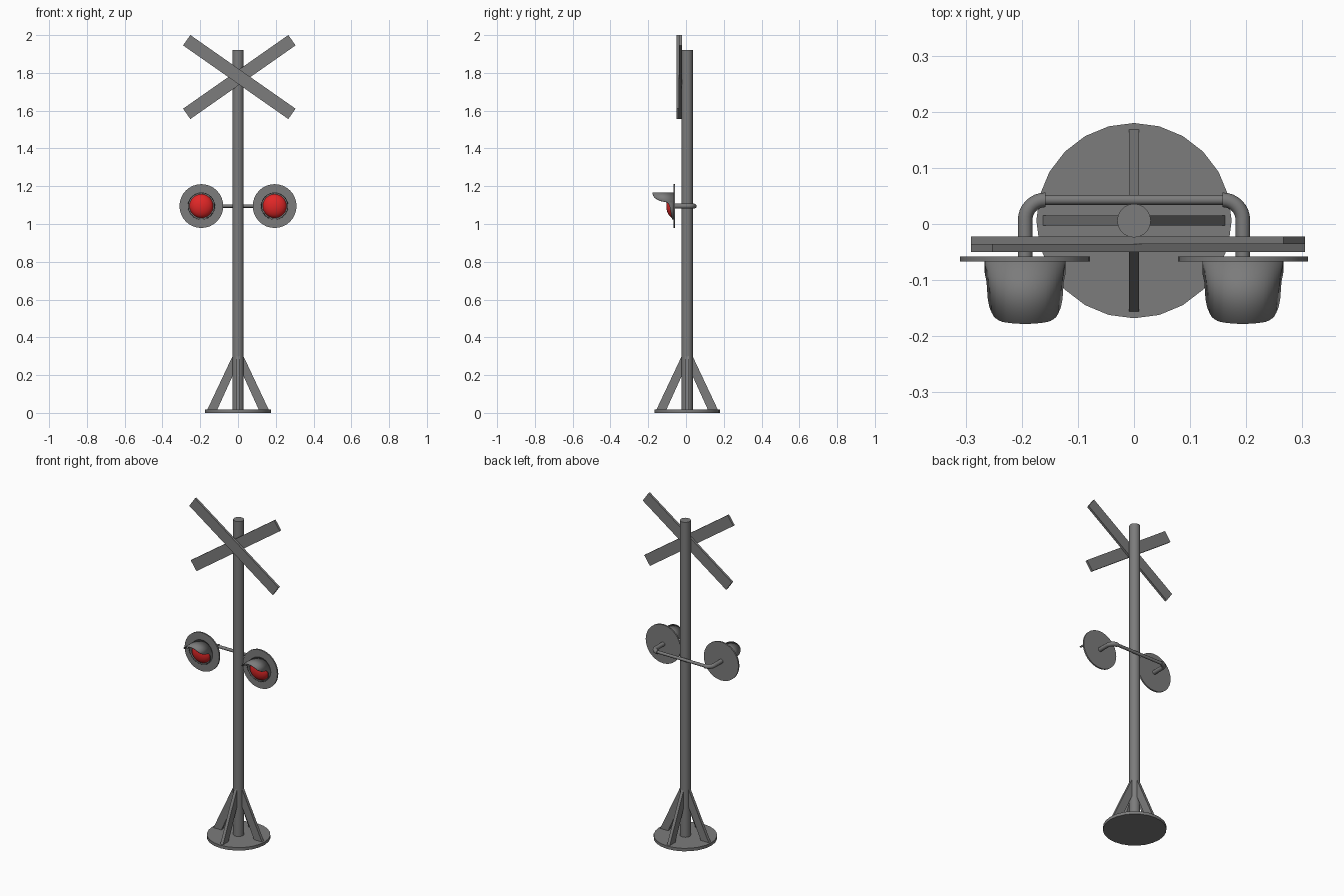
import bpy, bmesh
from math import sin, cos, pi, radians
from mathutils import Matrix, Vector

if "Cube" in bpy.data.objects:
    bpy.data.objects.remove(bpy.data.objects["Cube"], do_unlink=True)


def material(name, colour):
    m = bpy.data.materials.new(name)
    m.use_nodes = True
    m.diffuse_color = colour
    m.node_tree.nodes["Principled BSDF"].inputs["Base Color"].default_value = colour
    return m


GREY = material("grey metal", (0.2, 0.2, 0.2, 1))
RED = material("red lens", (0.75, 0.02, 0.02, 1))
POLE_Y = 0.006
LIGHT_X, LIGHT_Z = 0.194, 1.095
PLATE_FRONT = -0.067


def finish(name, bm, mat=GREY, smooth=True):
    bmesh.ops.recalc_face_normals(bm, faces=bm.faces)
    mesh = bpy.data.meshes.new(name)
    bm.to_mesh(mesh)
    bm.free()
    mesh.materials.append(mat)
    ob = bpy.data.objects.new(name, mesh)
    bpy.context.collection.objects.link(ob)
    if smooth:
        bpy.ops.object.select_all(action="DESELECT")
        ob.select_set(True)
        bpy.context.view_layer.objects.active = ob
        bpy.ops.object.shade_smooth_by_angle(angle=radians(35))
    return ob


def cylinder(name, start, end, radius, sides):
    start, end = Vector(start), Vector(end)
    axis = end - start
    place = Matrix.Translation((start + end) / 2) @ axis.to_track_quat("Z", "Y").to_matrix().to_4x4()
    bm = bmesh.new()
    bmesh.ops.create_cone(bm, cap_ends=True, segments=sides, radius1=radius,
                          radius2=radius, depth=axis.length, matrix=place)
    return finish(name, bm)


# Base and pole
cylinder("base_plate", (0, POLE_Y, 0), (0, POLE_Y, 0.018), 0.174, 24)
cylinder("pole", (0, POLE_Y, 0.002), (0, POLE_Y, 1.92), 0.03, 20)

# Four sloping braces
for i, side in enumerate(("right", "back", "left", "front")):
    bm = bmesh.new()
    outline = [(0.165, 0.012), (0.112, 0.012), (0.022, 0.21), (0.022, 0.315)]
    face = bm.faces.new([bm.verts.new((r, -0.009, z)) for r, z in outline])
    new = bmesh.ops.extrude_face_region(bm, geom=[face])["geom"]
    bmesh.ops.translate(bm, vec=(0, 0.018, 0),
                        verts=[v for v in new if isinstance(v, bmesh.types.BMVert)])
    turn = Matrix.Translation((0, POLE_Y, 0)) @ Matrix.Rotation(i * pi / 2, 4, "Z")
    bmesh.ops.transform(bm, matrix=turn, verts=bm.verts)
    finish("brace_" + side, bm, smooth=False)

# Crossed boards, one in front of the other
for name, y, tilt in (("cross_board_front", -0.043, 35), ("cross_board_back", -0.029, -35)):
    bm = bmesh.new()
    place = (Matrix.Translation((0.007, y, 1.778)) @ Matrix.Rotation(radians(tilt), 4, "Y")
             @ Matrix.Diagonal((0.68, 0.014, 0.067, 1)))
    bmesh.ops.create_cube(bm, size=1, matrix=place)
    finish(name, bm, smooth=False)

# Horizontal arm carrying the lights
ARM_Y = 0.043
cylinder("light_arm", (-0.165, ARM_Y, LIGHT_Z), (0.165, ARM_Y, LIGHT_Z), 0.009, 12)


def elbow(name, side):
    bend, radius, sides = 0.036, 0.013, 12
    # Each station: centre and the direction across the pipe
    stations = []
    for k in range(9):
        a = k / 8 * pi / 2
        out = Vector((sin(a) * side, cos(a), 0))
        stations.append((Vector(((LIGHT_X - bend) * side, ARM_Y - bend, LIGHT_Z)) + out * bend, out))
    stations.append((Vector((LIGHT_X * side, -0.06, LIGHT_Z)), Vector((side, 0, 0))))
    bm = bmesh.new()
    rings = []
    for c, out in stations:
        rings.append([bm.verts.new(c + radius * (out * cos(t) + Vector((0, 0, sin(t)))))
                      for t in (2 * pi * j / sides for j in range(sides))])
    for a, b in zip(rings, rings[1:]):
        for j in range(sides):
            n = (j + 1) % sides
            bm.faces.new((a[j], a[n], b[n], b[j]))
    bm.faces.new(rings[0])
    bm.faces.new(rings[-1])
    finish(name, bm)


# Hood reach in front of the plate, by height above the light centre
REACH = [(-0.072, 0.007), (0.0, 0.02), (0.02, 0.03), (0.025, 0.06), (0.031, 0.078),
         (0.046, 0.099), (0.058, 0.107), (0.072, 0.111)]


def reach(dz):
    for (z0, d0), (z1, d1) in zip(REACH, REACH[1:]):
        if dz <= z1:
            return d0 + (d1 - d0) * (dz - z0) / (z1 - z0)
    return REACH[-1][1]


def hood(name, x):
    radius, count = 0.072, 64
    bm = bmesh.new()
    back, front = [], []
    for j in range(count):
        t = 2 * pi * j / count
        px, dz = x + radius * cos(t), radius * sin(t)
        back.append(bm.verts.new((px, PLATE_FRONT + 0.001, LIGHT_Z + dz)))
        front.append(bm.verts.new((px, PLATE_FRONT - reach(dz), LIGHT_Z + dz)))
    for j in range(count):
        n = (j + 1) % count
        bm.faces.new((back[j], back[n], front[n], front[j]))
    ob = finish(name, bm)
    wall = ob.modifiers.new("wall", "SOLIDIFY")
    wall.thickness = 0.004
    wall.offset = -1


def lens(name, x):
    bm = bmesh.new()
    bmesh.ops.create_uvsphere(bm, u_segments=32, v_segments=16, radius=1)
    bmesh.ops.delete(bm, geom=[v for v in bm.verts if v.co.z < -0.01], context="VERTS")
    place = (Matrix.Translation((x, PLATE_FRONT, LIGHT_Z)) @ Matrix.Rotation(pi / 2, 4, "X")
             @ Matrix.Diagonal((0.063, 0.063, 0.037, 1)))
    bmesh.ops.transform(bm, matrix=place, verts=bm.verts)
    finish(name, bm, RED)


# Pair of lights
for label, side in (("left", 1), ("right", -1)):
    x = LIGHT_X * side
    elbow("arm_elbow_" + label, side)
    cylinder("light_plate_" + label, (x, -0.058, LIGHT_Z), (x, PLATE_FRONT, LIGHT_Z), 0.116, 32)
    hood("light_hood_" + label, x)
    lens("light_lens_" + label, x)
